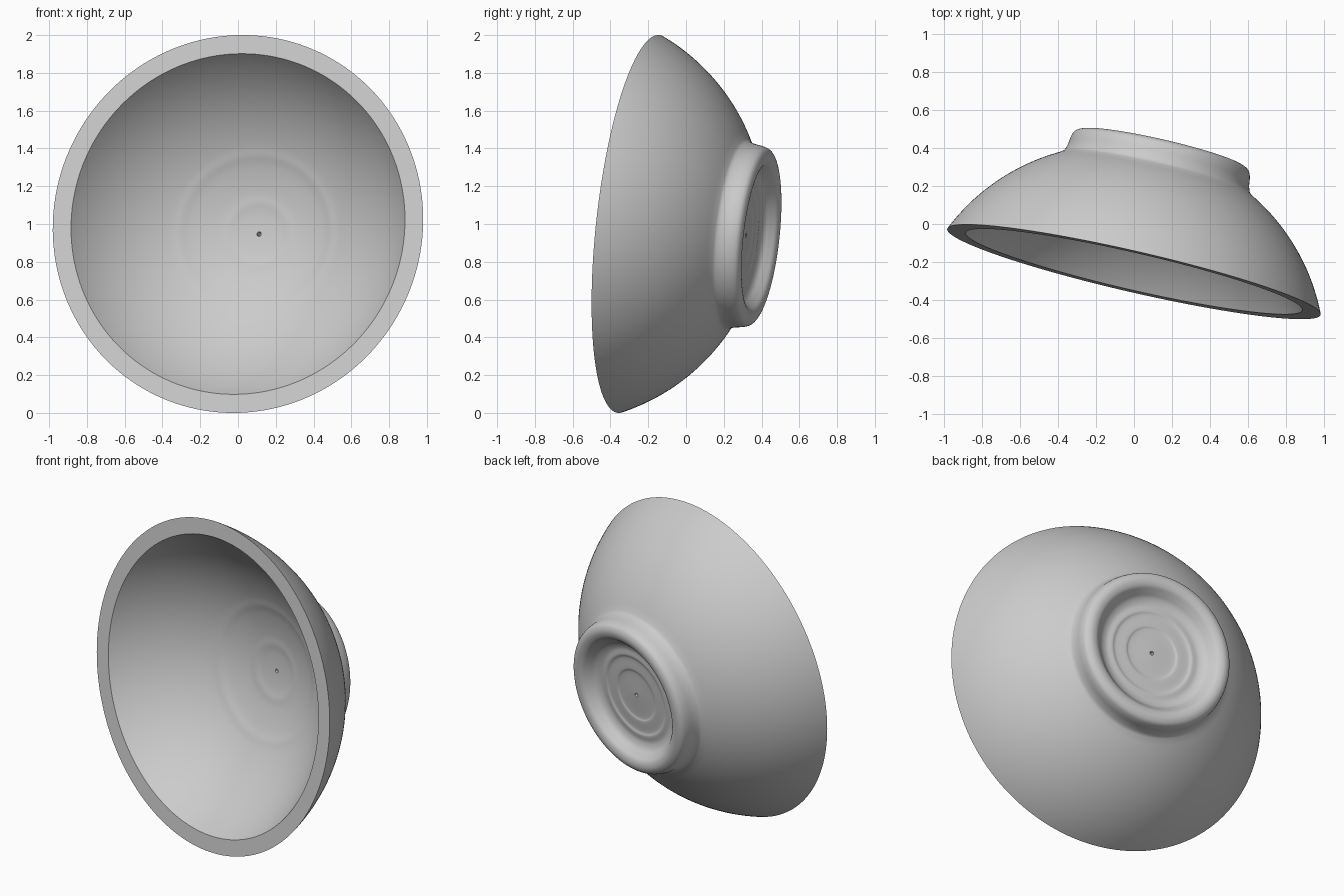
import bpy, bmesh, math
from mathutils import Vector, Matrix

if "Cube" in bpy.data.objects:
    bpy.data.objects.remove(bpy.data.objects["Cube"])

SEGMENTS = 160
RIM_CENTRE = Vector((0, -0.25, 1.0))
AXIS = Vector((0.223, 0.969, -0.107)).normalized()   # from rim to foot
HOLE = 0.012


def sphere_arc(radius, centre, r_start, r_end, steps):
    """Profile points (r, depth) on a circle centred on the axis."""
    a, b = math.asin(r_start / radius), math.asin(r_end / radius)
    angles = [a + (b - a) * i / steps for i in range(steps + 1)]
    return [(radius * math.sin(t), centre + radius * math.cos(t)) for t in angles]


def smooth_path(points, steps=5):
    """Catmull-Rom curve through the given points."""
    pts = [Vector(p) for p in points]
    pts = [2 * pts[0] - pts[1]] + pts + [2 * pts[-1] - pts[-2]]
    out = []
    for a, b, c, d in zip(pts, pts[1:], pts[2:], pts[3:]):
        for i in range(steps):
            t = i / steps
            out.append(0.5 * (2 * b + (c - a) * t + (2 * a - 5 * b + 4 * c - d) * t**2
                              + (3 * b - a - 3 * c + d) * t**3))
    return out + [pts[-2]]


def ripple(r):
    """Faint turning rings left on the inner floor."""
    return sum(0.003 * math.exp(-((r - ring) / 0.025) ** 2) for ring in (0.165, 0.41))


# Outer wall, foot ring, recessed base, then back up the inside
outer = sphere_arc(1.10, -0.446, 1.006, 0.545, 28)
foot = smooth_path([(0.522, 0.523), (0.501, 0.541), (0.489, 0.575), (0.482, 0.62),
                    (0.470, 0.65), (0.447, 0.665), (0.42, 0.668), (0.39, 0.658),
                    (0.365, 0.632), (0.338, 0.603), (0.30, 0.588), (0.26, 0.590),
                    (0.235, 0.584), (0.17, 0.586), (0.14, 0.581), (HOLE, 0.585)])
inner = [(r, d - ripple(r)) for r, d in sphere_arc(1.073, -0.573, HOLE, 0.907, 60)]
profile = outer + [tuple(p) for p in foot] + inner

# Spin the closed profile into the bowl
bm = bmesh.new()
rings = []
for r, d in profile:
    ring = []
    for i in range(SEGMENTS):
        a = 2 * math.pi * i / SEGMENTS
        ring.append(bm.verts.new((r * math.cos(a), r * math.sin(a), d)))
    rings.append(ring)
for k, ring in enumerate(rings):
    following = rings[(k + 1) % len(rings)]
    for i in range(SEGMENTS):
        j = (i + 1) % SEGMENTS
        bm.faces.new((ring[i], ring[j], following[j], following[i]))
bmesh.ops.recalc_face_normals(bm, faces=bm.faces)

# Tilt the bowl onto its edge
tilt = AXIS.to_track_quat('Z', 'Y').to_matrix().to_4x4()
bm.transform(Matrix.Translation(RIM_CENTRE) @ tilt)

mesh = bpy.data.meshes.new("bowl")
bm.to_mesh(mesh)
bm.free()
bowl = bpy.data.objects.new("bowl", mesh)
bpy.context.collection.objects.link(bowl)

# Plain grey material
grey = bpy.data.materials.new("light grey")
grey.use_nodes = True
colour = (0.6, 0.6, 0.6, 1)
grey.diffuse_color = colour
grey.node_tree.nodes["Principled BSDF"].inputs["Base Color"].default_value = colour
mesh.materials.append(grey)

bpy.context.view_layer.objects.active = bowl
bowl.select_set(True)
bpy.ops.object.shade_smooth_by_angle(angle=math.radians(35))
